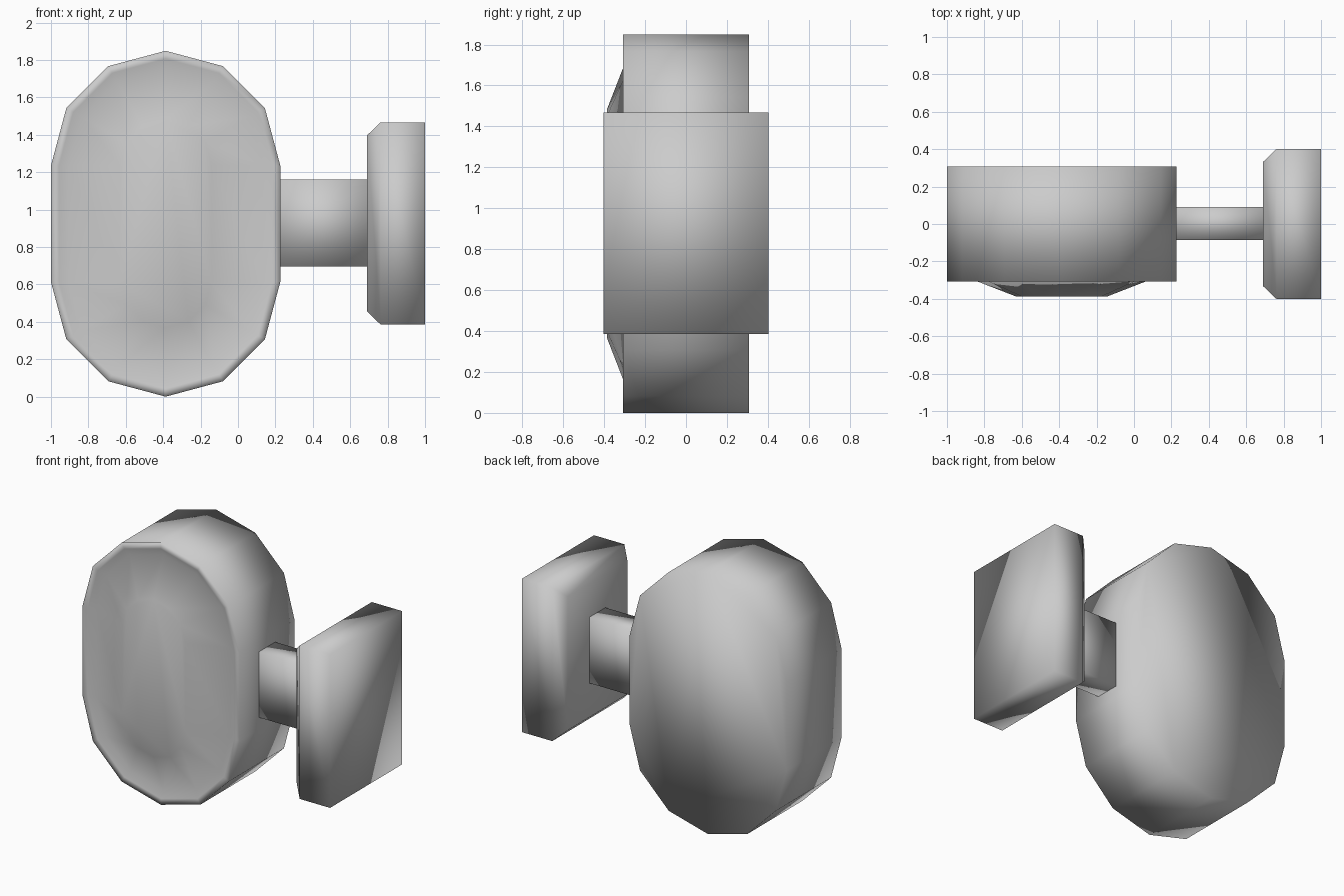
import bpy, bmesh
from math import sin, cos, pi

if "Cube" in bpy.data.objects:
    bpy.data.objects.remove(bpy.data.objects["Cube"])

CX, Z_LOW, Z_HIGH = -0.387, 0.613, 1.236


def stadium(r, y):
    """Upright capsule outline: two six-sided half circles joined by straight sides."""
    pts = []
    for zc, start in ((Z_HIGH, 0), (Z_LOW, pi)):
        for i in range(7):
            a = start + i * pi / 6
            pts.append((CX + r * cos(a), y, zc + r * sin(a)))
    return pts


def rect(x, hy, z0, z1, cy=0.0):
    return [(x, cy - hy, z0), (x, cy + hy, z0), (x, cy + hy, z1), (x, cy - hy, z1)]


def loft(name, rings):
    """Skin a list of equal-length rings, cap both ends and shade smooth."""
    bm = bmesh.new()
    loops = [[bm.verts.new(p) for p in ring] for ring in rings]
    n = len(loops[0])
    for a, b in zip(loops, loops[1:]):
        for i in range(n):
            j = (i + 1) % n
            bm.faces.new((a[i], a[j], b[j], b[i]))
    bm.faces.new(loops[0])
    bm.faces.new(loops[-1])
    bmesh.ops.recalc_face_normals(bm, faces=bm.faces)
    for f in bm.faces:
        f.smooth = True
    mesh = bpy.data.meshes.new(name)
    bm.to_mesh(mesh)
    bm.free()
    obj = bpy.data.objects.new(name, mesh)
    bpy.context.collection.objects.link(obj)
    return obj


# Lamp head: flat back, straight side, front rim, groove and domed lens
profile = [(0.613, 0.307), (0.613, -0.307), (0.57, -0.307),
           (0.52, -0.28), (0.245, -0.387)]
loft("lamp_head", [stadium(r, y) for r, y in profile])

# Short arm joining the head to the mounting block
loft("arm", [rect(x, 0.089, 0.695, 1.16, 0.003) for x in (0.2, 0.71)])

# Mounting block with a chamfer on the side facing the arm
loft("mounting_block", [rect(0.69, 0.332, 0.455, 1.397),
                        rect(0.763, 0.402, 0.385, 1.467),
                        rect(1.0, 0.402, 0.385, 1.467)])
